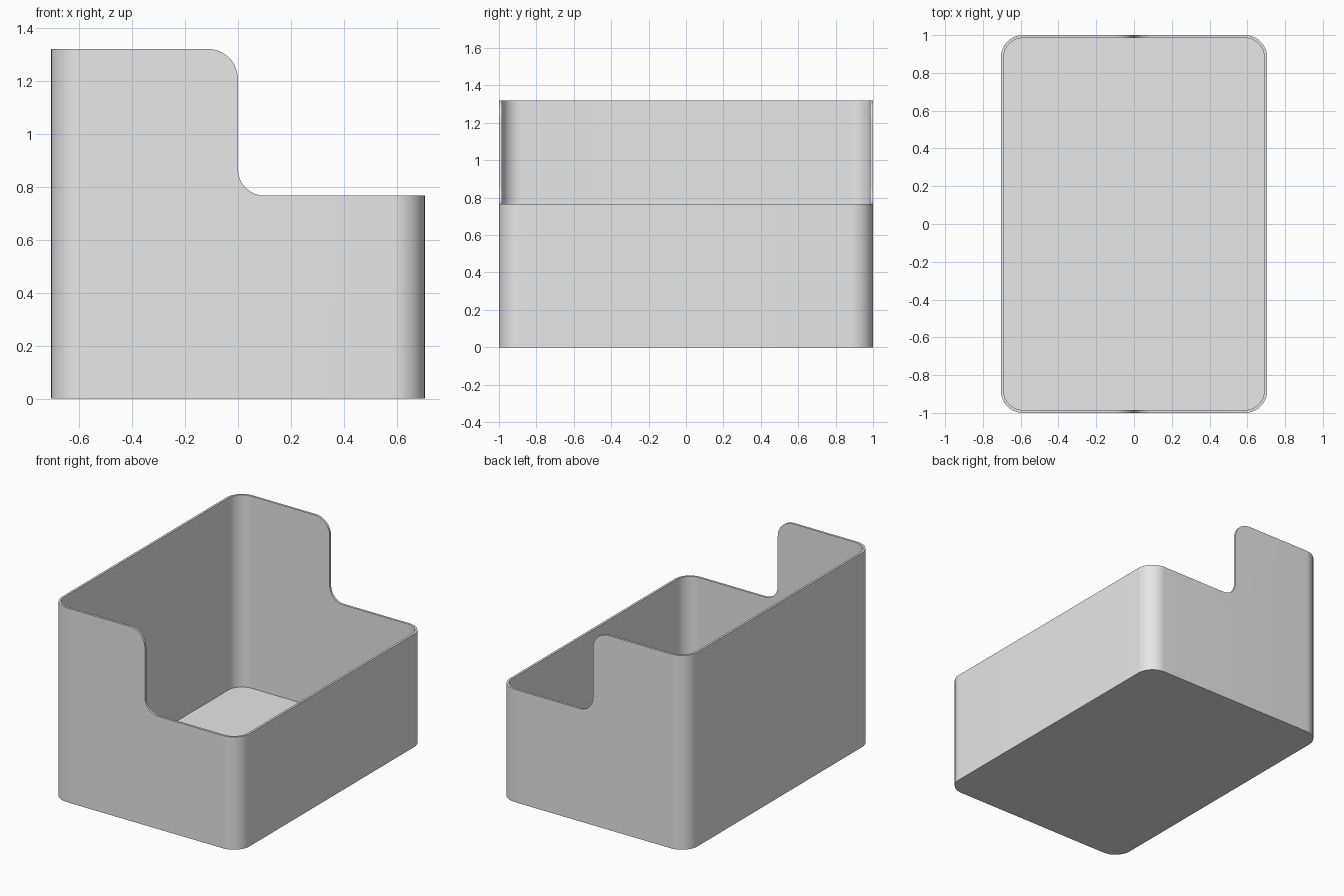
import bpy, bmesh
from math import cos, sin, radians
from mathutils import Vector

cube = bpy.data.objects.get("Cube")
if cube:
    bpy.data.objects.remove(cube, do_unlink=True)

HALF_X, HALF_Y, HEIGHT = 0.705, 1.0, 1.32
WALL, CORNER, STEP_Z = 0.015, 0.118, 0.766
STEPS = 16


def arc(cx, cy, r, start, end):
    """Points along an arc, angles in degrees."""
    angles = [radians(start + (end - start) * i / STEPS) for i in range(STEPS + 1)]
    return [(cx + r * cos(a), cy + r * sin(a)) for a in angles]


def rounded_rectangle(hx, hy, r):
    points = []
    for i, (sx, sy) in enumerate([(1, 1), (-1, 1), (-1, -1), (1, -1)]):
        points += arc(sx * (hx - r), sy * (hy - r), r, 90 * i, 90 * i + 90)
    return points


def prism(name, points, offset):
    """Extrude a closed 3D outline along an offset vector."""
    bm = bmesh.new()
    face = bm.faces.new([bm.verts.new(p) for p in points])
    extruded = bmesh.ops.extrude_face_region(bm, geom=[face])["geom"]
    verts = [g for g in extruded if isinstance(g, bmesh.types.BMVert)]
    bmesh.ops.translate(bm, verts=verts, vec=Vector(offset))
    bmesh.ops.recalc_face_normals(bm, faces=bm.faces[:])
    mesh = bpy.data.meshes.new(name)
    bm.to_mesh(mesh)
    bm.free()
    obj = bpy.data.objects.new(name, mesh)
    bpy.context.collection.objects.link(obj)
    return obj


def cut(target, cutter):
    """Subtract the cutter, then remove it."""
    cutter.hide_render = True
    mod = target.modifiers.new("cut", "BOOLEAN")
    mod.operation, mod.solver, mod.object = "DIFFERENCE", "EXACT", cutter
    bpy.ops.object.select_all(action="DESELECT")
    target.select_set(True)
    bpy.context.view_layer.objects.active = target
    bpy.ops.object.modifier_apply(modifier=mod.name)
    bpy.data.objects.remove(cutter, do_unlink=True)


# Outer body with rounded upright corners
outline = rounded_rectangle(HALF_X, HALF_Y, CORNER)
bin_body = prism("open_bin", [(x, y, 0) for x, y in outline], (0, 0, HEIGHT))

# Hollow interior, leaving thin walls and a floor
inner = rounded_rectangle(HALF_X - WALL, HALF_Y - WALL, CORNER - WALL)
cut(bin_body, prism("cavity", [(x, y, WALL) for x, y in inner], (0, 0, HEIGHT)))

# Lowered access side: rounded shoulder above, fillet below
R = 0.115
step = arc(-R, HEIGHT - R, R, 90, 0) + arc(0.1, STEP_Z + 0.1, 0.1, 180, 270)
step += [(1, STEP_Z), (1, 1.6), (-R, 1.6)]
cut(bin_body, prism("step_cutter", [(x, -1.2, z) for x, z in step], (0, 2.4, 0)))

# Plain grey finish
grey = bpy.data.materials.new("light_grey")
grey.use_nodes = True
colour = (0.8, 0.8, 0.8, 1)
grey.diffuse_color = colour
grey.node_tree.nodes["Principled BSDF"].inputs["Base Color"].default_value = colour
bin_body.data.materials.clear()
bin_body.data.materials.append(grey)
for poly in bin_body.data.polygons:
    poly.material_index = 0

bin_body.select_set(True)
bpy.context.view_layer.objects.active = bin_body
bpy.ops.object.shade_smooth_by_angle(angle=radians(30))
